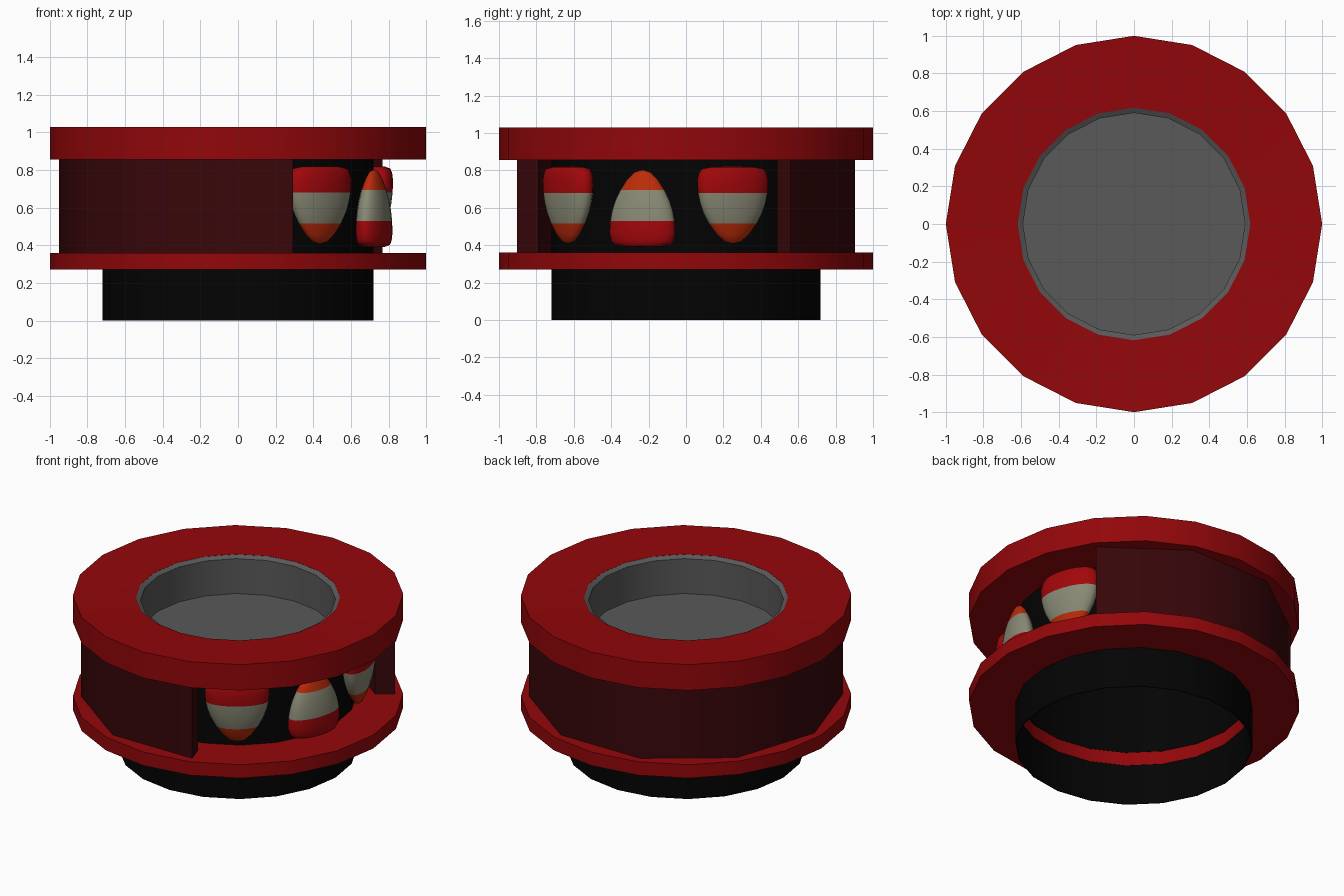
import bpy, bmesh, math

if "Cube" in bpy.data.objects:
    bpy.data.objects.remove(bpy.data.objects["Cube"])


def material(name, r, g, b):
    m = bpy.data.materials.new(name)
    m.diffuse_color = (r, g, b, 1)
    m.use_nodes = True
    m.node_tree.nodes["Principled BSDF"].inputs["Base Color"].default_value = m.diffuse_color
    return m


RED = material("red", 0.29, 0.002, 0.003)
MAROON = material("maroon", 0.04, 0.002, 0.003)
BLACK = material("black", 0.001, 0.001, 0.001)
GREY = material("dark_grey", 0.1, 0.1, 0.1)
CREAM = material("cream", 0.25, 0.25, 0.18)
STRIPE = material("stripe_red", 0.36, 0.002, 0.003)
TIP = material("tip_orange", 0.5, 0.025, 0.003)


def lathe(name, profile, mats, sides=20, start=0.0, end=360.0, closed=False, bands=None, angle=37):
    """Spin an (r, z) profile about z; a partial sweep of a closed profile is capped."""
    bm = bmesh.new()
    full = abs(end - start) >= 360
    rows = []
    for i in range(sides if full else sides + 1):
        a = math.radians(start + (end - start) * i / sides)
        rows.append([bm.verts.new((r * math.cos(a), r * math.sin(a), z)) for r, z in profile])
    n = len(profile)
    for i in range(sides):
        p, q = rows[i], rows[(i + 1) % len(rows)]
        for j in range(n if closed else n - 1):
            k = (j + 1) % n
            f = bm.faces.new((p[j], q[j], q[k], p[k]))
            if bands:
                f.material_index = bands[j]
    if closed and not full:
        bm.faces.new(rows[0])
        bm.faces.new(rows[-1])
    bmesh.ops.remove_doubles(bm, verts=bm.verts, dist=1e-5)
    if closed or bands:
        bmesh.ops.recalc_face_normals(bm, faces=bm.faces)
    me = bpy.data.meshes.new(name)
    bm.to_mesh(me)
    bm.free()
    for m in mats:
        me.materials.append(m)
    ob = bpy.data.objects.new(name, me)
    bpy.context.collection.objects.link(ob)
    # smooth around, sharp at the profile corners
    bpy.ops.object.select_all(action='DESELECT')
    ob.select_set(True)
    bpy.context.view_layer.objects.active = ob
    bpy.ops.object.shade_smooth_by_angle(angle=math.radians(angle))
    return ob


def ring(name, r_in, r_out, z0, z1, mat, z_in=None, **kw):
    pts = [(r_in, z0), (r_out, z0), (r_out, z1), (r_in, z1 if z_in is None else z_in)]
    return lathe(name, pts, [mat], closed=True, **kw)


# flanges (the top one slightly dished), hollow base and core drum
ring("top_flange", 0.618, 1.0, 0.855, 1.028, RED, z_in=1.012)
ring("bottom_flange", 0.712, 1.0, 0.27, 0.36, RED)
ring("base_collar", 0.714, 0.72, 0.0, 0.27, BLACK)
ring("core_drum", 0.71, 0.72, 0.358, 0.855, BLACK)

# recessed cup in the top
lathe("cup", [(0.0, 0.762), (0.59, 0.762), (0.59, 0.995), (0.618, 1.011)], [GREY])

# outer wall: seven sides of a decagonal shell, leaving an opening
ring("outer_wall", 0.83, 0.95, 0.36, 0.855, MAROON, sides=7, start=36, end=288)

# striped egg shapes in the opening, the middle one upright, the others inverted
EGG = [(0, -0.215), (0.11, -0.213), (0.16, -0.203), (0.176, -0.18), (0.185, -0.14),
       (0.181, -0.075), (0.17, -0.02), (0.154, 0.03), (0.124, 0.09),
       (0.085, 0.147), (0.045, 0.185), (0, 0.198)]
BANDS = [0] * 5 + [1] * 3 + [2] * 3
for i, (x, y, deg, up, size) in enumerate(((0.435, -0.63, -54, -1, 1.06),
                                           (0.722, -0.233, -18, 1, 1.0),
                                           (0.717, 0.25, 18, -1, 1.08))):
    egg = lathe("egg_%d" % (i + 1), [(r, z * up) for r, z in EGG],
                [STRIPE, CREAM, TIP], bands=BANDS, angle=80)
    egg.location = (x, y, 0.605)
    egg.rotation_euler = (0, 0, math.radians(deg))
    egg.scale = (0.46 * size, size, 1)
